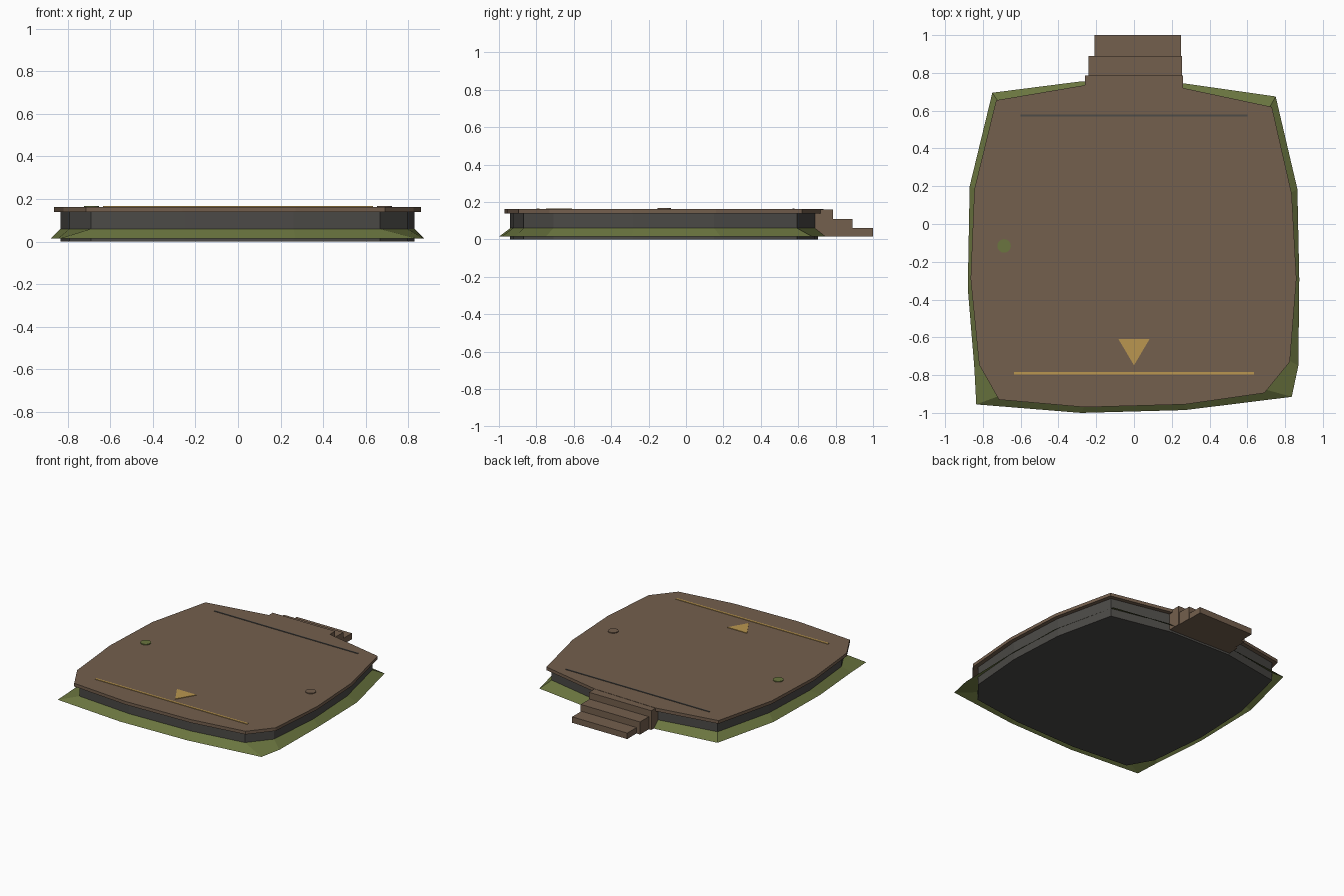
import bpy
import bmesh
import math
from mathutils import Matrix, Vector

default_cube = bpy.data.objects.get("Cube")
if default_cube:
    bpy.data.objects.remove(default_cube, do_unlink=True)


def make_material(name, red, green, blue):
    material = bpy.data.materials.new(name)
    material.use_nodes = True
    colour = (red, green, blue, 1)
    material.diffuse_color = colour
    material.node_tree.nodes["Principled BSDF"].inputs["Base Color"].default_value = colour
    return material


earth = make_material("earth brown", 0.174, 0.115, 0.075)
stone = make_material("dark stone", 0.072, 0.069, 0.063)
moss = make_material("moss green", 0.145, 0.178, 0.05)
gold = make_material("gold", 0.49, 0.305, 0.08)


def finish(name, bm, material):
    bmesh.ops.recalc_face_normals(bm, faces=bm.faces)
    mesh = bpy.data.meshes.new(name)
    bm.to_mesh(mesh)
    bm.free()
    mesh.materials.append(material)
    part = bpy.data.objects.new(name, mesh)
    bpy.context.collection.objects.link(part)
    return part


def prism(name, outline, bottom, top, material):
    """Extrude a flat outline between two heights."""
    bm = bmesh.new()
    face = bm.faces.new([bm.verts.new((x, y, bottom)) for x, y in outline])
    extruded = bmesh.ops.extrude_face_region(bm, geom=[face])["geom"]
    raised = [item for item in extruded if isinstance(item, bmesh.types.BMVert)]
    bmesh.ops.translate(bm, verts=raised, vec=Vector((0, 0, top - bottom)))
    return finish(name, bm, material)


def box(name, left, right, front, back, bottom, top, material):
    corners = [(left, front), (right, front), (right, back), (left, back)]
    return prism(name, corners, bottom, top, material)


def disc(name, x, y, radius, bottom, top, material):
    bm = bmesh.new()
    place = Matrix.Translation((x, y, (bottom + top) / 2))
    bmesh.ops.create_cone(bm, cap_ends=True, segments=16, radius1=radius,
                          radius2=radius, depth=top - bottom, matrix=place)
    return finish(name, bm, material)


# Irregular rounded outlines, going clockwise from the back left corner
cap_outline = [(-0.73, 0.655), (-0.26, 0.735), (0.26, 0.72), (0.73, 0.62),
               (0.835, 0.16), (0.86, -0.29), (0.825, -0.73), (0.69, -0.895),
               (0.27, -0.955), (-0.26, -0.97), (-0.715, -0.93),
               (-0.82, -0.745), (-0.865, -0.29), (-0.845, 0.185)]
skirt_outline = [(-0.75, 0.695), (-0.28, 0.755), (0.26, 0.745), (0.75, 0.675),
                 (0.865, 0.185), (0.875, -0.29), (0.87, -0.75), (0.835, -0.915),
                 (0.27, -0.985), (-0.28, -1), (-0.835, -0.955),
                 (-0.845, -0.765), (-0.88, -0.34), (-0.87, 0.2)]

# Wall outline sits slightly inside the cap
middle = -0.118
inset = 0.965
wall_outline = [(x * inset, middle + (y - middle) * inset) for x, y in cap_outline]

CAP_TOP = 0.162
prism("foundation_wall", wall_outline, 0, 0.14, stone)
prism("ground_cap", cap_outline, 0.138, CAP_TOP, earth)

# Open sloping grass skirt around the wall
bm = bmesh.new()
upper = [bm.verts.new((x, y, 0.06)) for x, y in wall_outline]
lower = [bm.verts.new((x, y, 0.015)) for x, y in skirt_outline]
for i in range(len(upper)):
    previous = i - 1
    bm.faces.new([upper[previous], upper[i], lower[i], lower[previous]])
finish("grass_skirt", bm, moss)

# Back steps
steps = [("upper_step", -0.26, 0.26, 0.785, 0.16),
         ("middle_step", -0.24, 0.255, 0.89, 0.11),
         ("lower_step", -0.21, 0.25, 1, 0.06)]
for name, left, right, back, top in steps:
    box(name, left, right, 0.66, back, 0.015, top, earth)

# Markings on the cap
MARK_TOP = CAP_TOP + 0.004
box("front_line", -0.635, 0.635, -0.798, -0.783, CAP_TOP, MARK_TOP, gold)
box("back_line", -0.6, 0.6, 0.57, 0.58, CAP_TOP, MARK_TOP, stone)
prism("front_arrow", [(-0.082, -0.61), (0.082, -0.61), (0, -0.748)],
      CAP_TOP, MARK_TOP, gold)
for name, side, material in (("right_disc", -1, moss), ("left_disc", 1, earth)):
    disc(name, side * 0.688, -0.116, 0.036, CAP_TOP, CAP_TOP + 0.006, material)
